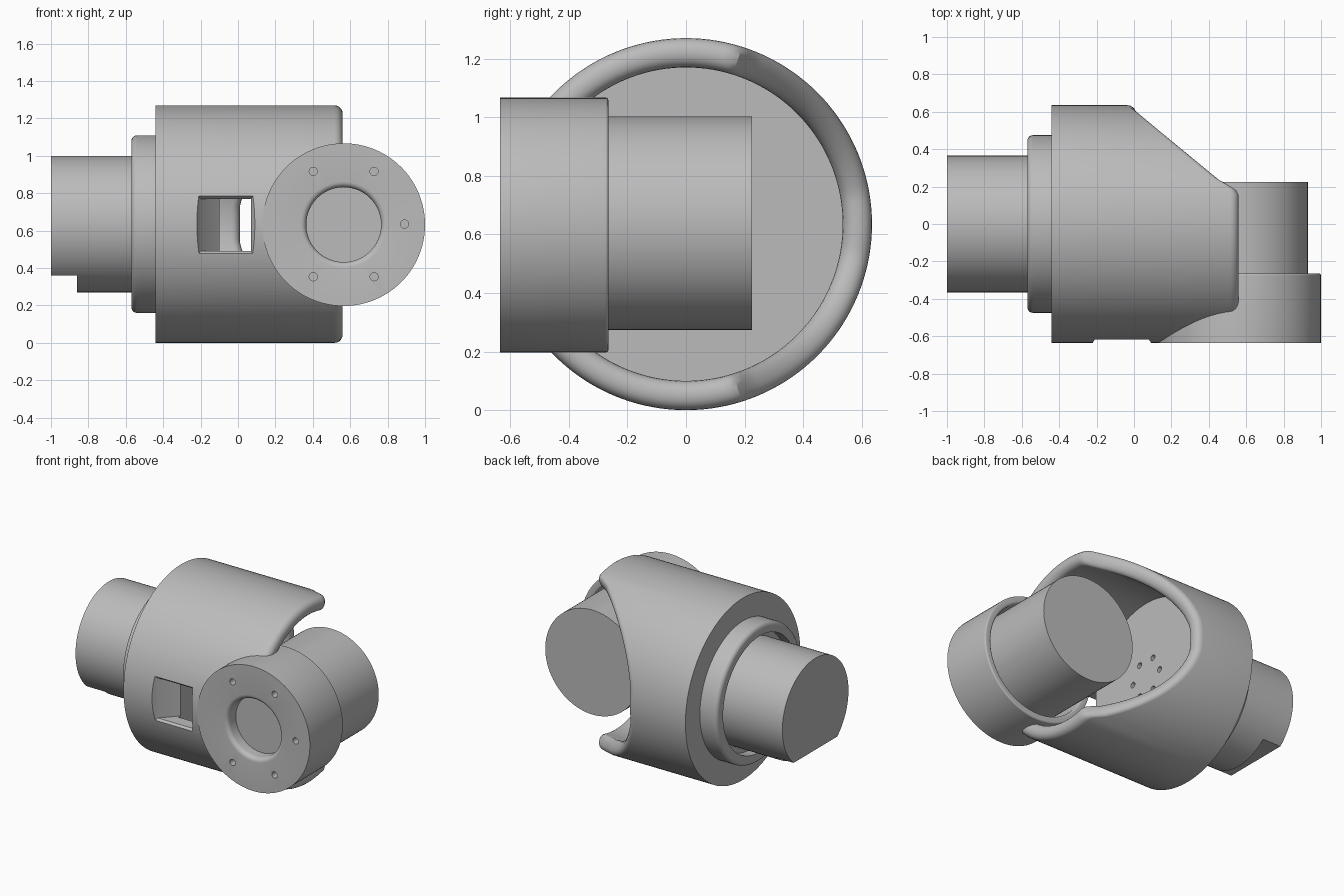
import bpy, bmesh, math
from mathutils import Vector

if "Cube" in bpy.data.objects:
    bpy.data.objects.remove(bpy.data.objects["Cube"], do_unlink=True)

grey = bpy.data.materials.new("plain grey")
grey.use_nodes = True
grey.diffuse_color = (0.5, 0.5, 0.5, 1)
grey.node_tree.nodes["Principled BSDF"].inputs["Base Color"].default_value = (0.5, 0.5, 0.5, 1)

MID = 0.635      # height of the main axis, also the housing radius
ARM_X = 0.565    # position of the crosswise axis


def make_object(name, bm):
    bmesh.ops.remove_doubles(bm, verts=bm.verts, dist=0.0001)
    bmesh.ops.recalc_face_normals(bm, faces=bm.faces)
    mesh = bpy.data.meshes.new(name)
    bm.to_mesh(mesh)
    bm.free()
    mesh.materials.append(grey)
    obj = bpy.data.objects.new(name, mesh)
    bpy.context.collection.objects.link(obj)
    return obj


def lathe(name, profile, axis, centre, n=96):
    """Turn (along, radius) points round the x or y axis; profile may depend on the angle."""
    bm = bmesh.new()
    rings = []
    for i in range(n):
        t = math.tau * i / n
        points = profile(t) if callable(profile) else profile
        ring = []
        for along, r in points:
            c, s = r * math.cos(t), r * math.sin(t)
            offset = (along, c, s) if axis == "x" else (c, along, s)
            ring.append(bm.verts.new(Vector(centre) + Vector(offset)))
        rings.append(ring)
    for i in range(n):
        a, b = rings[i], rings[(i + 1) % n]
        for j in range(len(a) - 1):
            bm.faces.new((a[j], b[j], b[j + 1], a[j + 1]))
    return make_object(name, bm)


def rod(name, axis, centre, start, end, r, n=96):
    return lathe(name, [(start, 0), (start, r), (end, r), (end, 0)], axis, centre, n)


def arc(along, r, size, first, last, steps=5):
    """Quarter round between two angles in degrees, in (along, radius)."""
    angles = [math.radians(first + (last - first) * k / steps) for k in range(steps + 1)]
    return [(along + size * math.cos(a), r + size * math.sin(a)) for a in angles]


def loft_box(name, sections):
    """Boxes joined end to end; each section is (y, x0, x1, z0, z1)."""
    bm = bmesh.new()
    loops = []
    for y, x0, x1, z0, z1 in sections:
        loops.append([bm.verts.new((x, y, z)) for x, z in ((x0, z0), (x1, z0), (x1, z1), (x0, z1))])
    for a, b in zip(loops, loops[1:]):
        for k in range(4):
            bm.faces.new((a[k], a[(k + 1) % 4], b[(k + 1) % 4], b[k]))
    bm.faces.new(loops[0])
    bm.faces.new(loops[-1])
    return make_object(name, bm)


def cut(obj, cutters):
    bpy.context.view_layer.objects.active = obj
    for cutter in cutters:
        cutter.hide_render = True
        mod = obj.modifiers.new("cut", "BOOLEAN")
        mod.operation = "DIFFERENCE"
        mod.solver = "EXACT"
        mod.object = cutter
        bpy.ops.object.modifier_apply(modifier=mod.name)
        bpy.data.objects.remove(cutter, do_unlink=True)


# Housing: thick cup with a rounded rim that slopes away at the back
INNER, FLOOR, ROUND = 0.535, -0.1, 0.045


def rim(y):
    slope = (MID - y) * 1.18
    blend = min(max((y - 0.17) / 0.06, 0), 1)
    return 0.56 * (1 - blend) + slope * blend


def housing_profile(t):
    end = max(rim(MID * math.cos(t)), 0.01) - ROUND
    return ([(-0.44, 0), (-0.44, MID)] + arc(end, MID - ROUND, ROUND, 90, 0)
            + arc(end, INNER + ROUND, ROUND, 0, -90) + [(FLOOR, INNER), (FLOOR, 0)])


housing = lathe("housing", housing_profile, "x", (0, 0, MID), 144)
window = loft_box("window_cutter", [
    (-0.68, -0.24, 0.11, 0.43, 0.83), (-0.635, -0.22, 0.09, 0.46, 0.80),
    (-0.60, -0.2, 0.07, 0.49, 0.77), (-0.45, -0.06, 0.07, 0.49, 0.77)])
arm_seat = rod("seat_cutter", "y", (ARM_X, 0, MID), -0.72, -0.28, 0.41)
floor_holes = []
for k in range(6):
    a = math.radians(60 * k)
    spot = (FLOOR, 0.13 * math.cos(a), MID + 0.13 * math.sin(a))
    floor_holes.append(rod("hole_cutter", "x", spot, -0.1, 0.05, 0.02, 20))
cut(housing, [window, arm_seat] + floor_holes)

# Flange: crosswise cup with a round opening and five screw holes
flange_profile = ([(-0.54, 0.2), (-0.605, 0.2)] + arc(-0.605, 0.23, 0.03, 270, 180)
                  + [(-0.635, 0.435)] + arc(-0.275, 0.425, 0.01, 90, 0)
                  + arc(-0.28, 0.4, 0.015, 0, -90) + [(-0.54, 0.385), (-0.54, 0.2)])
flange = lathe("flange", flange_profile, "y", (ARM_X, 0, MID - 0.003))
screw_holes = []
for k in (-2, -1, 0, 1, 2):
    a = math.radians(60 * k)
    spot = (ARM_X + 0.325 * math.cos(a), -0.635, MID + 0.325 * math.sin(a))
    screw_holes.append(rod("screw_cutter", "y", spot, -0.05, 0.07, 0.022, 20))
cut(flange, screw_holes)

# Crosswise drum held in the flange
drum = rod("drum", "y", (ARM_X, 0, MID + 0.003), -0.545, 0.225, 0.365)

# Collar with a groove round the shaft
collar_profile = ([(-0.43, 0), (-0.43, 0.475)] + arc(-0.54, 0.445, 0.03, 90, 180)
                  + [(-0.57, 0.405), (-0.5, 0.405), (-0.5, 0)])
collar = lathe("collar", collar_profile, "x", (0, 0, MID))

# Shaft with a flat under its end
shaft = rod("shaft", "x", (0, 0, MID), -1.0, -0.49, 0.365)
cut(shaft, [loft_box("flat_cutter", [(-0.5, -1.1, -0.86, 0.1, 0.36), (0.5, -1.1, -0.86, 0.1, 0.36)])])

# Smooth shading with sharp edges kept
bpy.ops.object.select_all(action="DESELECT")
for part in (housing, flange, drum, collar, shaft):
    part.select_set(True)
    bpy.context.view_layer.objects.active = part
bpy.ops.object.shade_smooth_by_angle(angle=math.radians(30))
